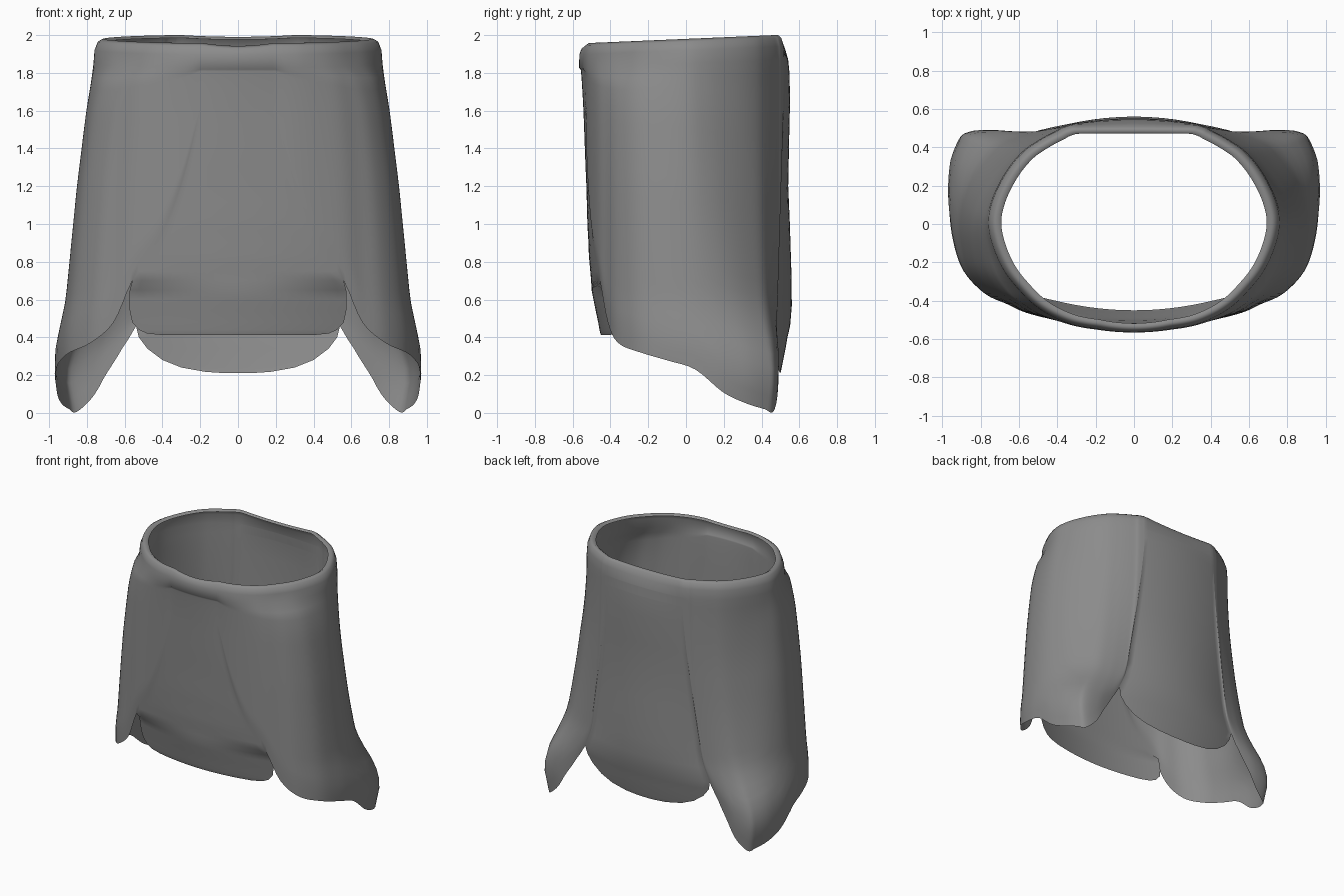
import bpy
import bmesh
from math import exp
from mathutils import Vector

cube = bpy.data.objects.get("Cube")
if cube:
    bpy.data.objects.remove(cube)

cloth = bpy.data.materials.new("plain grey")
cloth.use_nodes = True
GREY = (0.26, 0.26, 0.26, 1)
cloth.diffuse_color = GREY
cloth.node_tree.nodes["Principled BSDF"].inputs["Base Color"].default_value = GREY

STEPS = 4   # columns added between table rows
ROWS = 24   # rows down each side column
COUNT = 24  # faces across the front and back panels


def smooth_table(table):
    """Catmull-Rom curve through rows of numbers."""
    rows = [Vector(r) for r in table]
    result = []
    for i in range(len(rows) - 1):
        b, c = rows[i], rows[i + 1]
        a = rows[i - 1] if i else b
        d = rows[i + 2] if i + 2 < len(rows) else c
        for k in range(STEPS):
            t = k / STEPS
            result.append(b + (c - a) * t / 2
                          + (a * 2 - b * 5 + c * 4 - d) * t * t / 2
                          + (b * 3 - a - c * 3 + d) * t ** 3 / 2)
    return result + [rows[-1]]


def lookup(table, x):
    """Linear interpolation in a table sorted by falling x."""
    for (x0, y0), (x1, y1) in zip(table, table[1:]):
        if x >= x1:
            return y0 + (y1 - y0) * (x - x0) / (x1 - x0)
    return table[-1][1]


def add_sheet(bm, grid):
    """Skin a grid of points as one sheet."""
    verts = [[bm.verts.new(p) for p in line] for line in grid]
    for la, lb in zip(verts, verts[1:]):
        for j in range(len(la) - 1):
            bm.faces.new((la[j], la[j + 1], lb[j + 1], lb[j]))


# Side panels: each column is top x, y, low x, y and hem height, front to back
COLUMNS = [
    (.20, -.55, .20, -.52, 1.6), (.27, -.54, .31, -.515, 1.2),
    (.35, -.52, .434, -.495, .9), (.45, -.475, .588, -.46, .7),
    (.53, -.42, .68, -.42, .48), (.60, -.35, .80, -.365, .37),
    (.68, -.25, .91, -.245, .32), (.74, -.12, .96, -.09, .275),
    (.765, 0, .978, .05, .23), (.75, .10, .978, .20, .11),
    (.71, .20, .96, .33, .05), (.65, .30, .925, .43, .02),
    (.58, .38, .89, .475, .005), (.51, .43, .78, .495, .10),
    (.45, .465, .68, .49, .27), (.40, .49, .63, .48, .46),
    (.375, .505, .62, .475, 1), (.33, .52, .55, .475, 1.8),
]
FLARE = [(2, 0), (1.85, 0), (1.6, .2), (1.2, .43), (.9, .57),
         (.6, .71), (.35, .95), (.2, 1), (0, .97)]
# Rolled rim: scale and drop below the top
RIM = [(.905, .015), (.935, 0), (.97, .015), (.993, .06), (1, .13)]


def side_grid():
    grid = []
    for tx, ty, lx, ly, hem in smooth_table(COLUMNS):
        top = 1.98 + .04 * ty
        line = [Vector((tx * s, ty * s, top - d)) for s, d in RIM]
        start = top - RIM[-1][1]
        # The hem curls slightly inward, except near the waist
        curl = .15 * min(1, max(0, 3.2 - 2 * hem))
        for k in range(1, ROWS + 1):
            t = k / ROWS
            z = start + (max(hem, 0) - start) * t
            # The front flares early and the back corners late
            w = lookup(FLARE, z) ** exp(2 * ly)
            tuck = 1 - curl * max(0, t - .9)
            line.append(Vector(((tx + (lx - tx) * w) * tuck,
                                (ty + (ly - ty) * w) * tuck, z)))
        grid.append(line)
    return grid


def bowed_row(z, middle, edge, half, sag=0):
    """A row across the model, curved from its edges to its middle."""
    row = []
    for i in range(COUNT + 1):
        u = 2 * i / COUNT - 1
        swell = 1 - u * u
        row.append((half * u, edge + (middle - edge) * swell, z - sag * swell))
    return row


def middle_panel(seam, bulge, sag, free, direction, bow):
    """Rows joined to the side panels, then a loose lower flap."""
    grid = []
    for p in seam:
        depth = p.y + direction * lookup(bulge, p.z)
        grid.append(bowed_row(p.z, depth, p.y, p.x, sag if p.z > 1.9 else 0))
    for z, depth, half in free:
        edge = direction * (depth - bow * half * half)
        grid.append(bowed_row(z, direction * depth, edge, half))
    return grid


side = side_grid()
hems = [line[-1] for line in side]

# The front seam runs down the first column, then along the side hem
front_seam = side[0] + hems[1:3 * STEPS + 1]
FRONT_BULGE = [(2, .022), (1.8, .015), (1.6, .01), (1.2, .012),
               (.9, .024), (.7, .047)]
FRONT_FLAP = [(.65, .5, .573), (.6, .49, .575), (.54, .478, .573),
              (.48, .465, .56), (.44, .458, .525), (.42, .453, .48),
              (.412, .45, .4)]

# The back seam runs down the last column, then back along the hem
back_seam = side[-1] + hems[15 * STEPS:-1][::-1]
BACK_BULGE = [(2, 0), (1.95, .005), (1.88, .02), (1.75, .033), (1.5, .035),
              (1.2, .042), (1, .058), (.6, .082), (.46, .075)]
BACK_FLAP = [(.4, .537, .525), (.34, .527, .48), (.28, .515, .4),
             (.24, .507, .3), (.217, .502, .17), (.21, .5, .06)]

bm = bmesh.new()
add_sheet(bm, side)
add_sheet(bm, [[(-p.x, p.y, p.z) for p in line] for line in side])
add_sheet(bm, middle_panel(front_seam, FRONT_BULGE, .015, FRONT_FLAP, -1, .3))
add_sheet(bm, middle_panel(back_seam, BACK_BULGE, .01, BACK_FLAP, 1, .25))

# Weld the seams so the folds shade smoothly
bmesh.ops.remove_doubles(bm, verts=bm.verts, dist=.0005)
bmesh.ops.recalc_face_normals(bm, faces=bm.faces)

mesh = bpy.data.meshes.new("wrap_skirt")
bm.to_mesh(mesh)
bm.free()
mesh.materials.append(cloth)
mesh.shade_smooth()
skirt = bpy.data.objects.new("wrap_skirt", mesh)
bpy.context.collection.objects.link(skirt)
